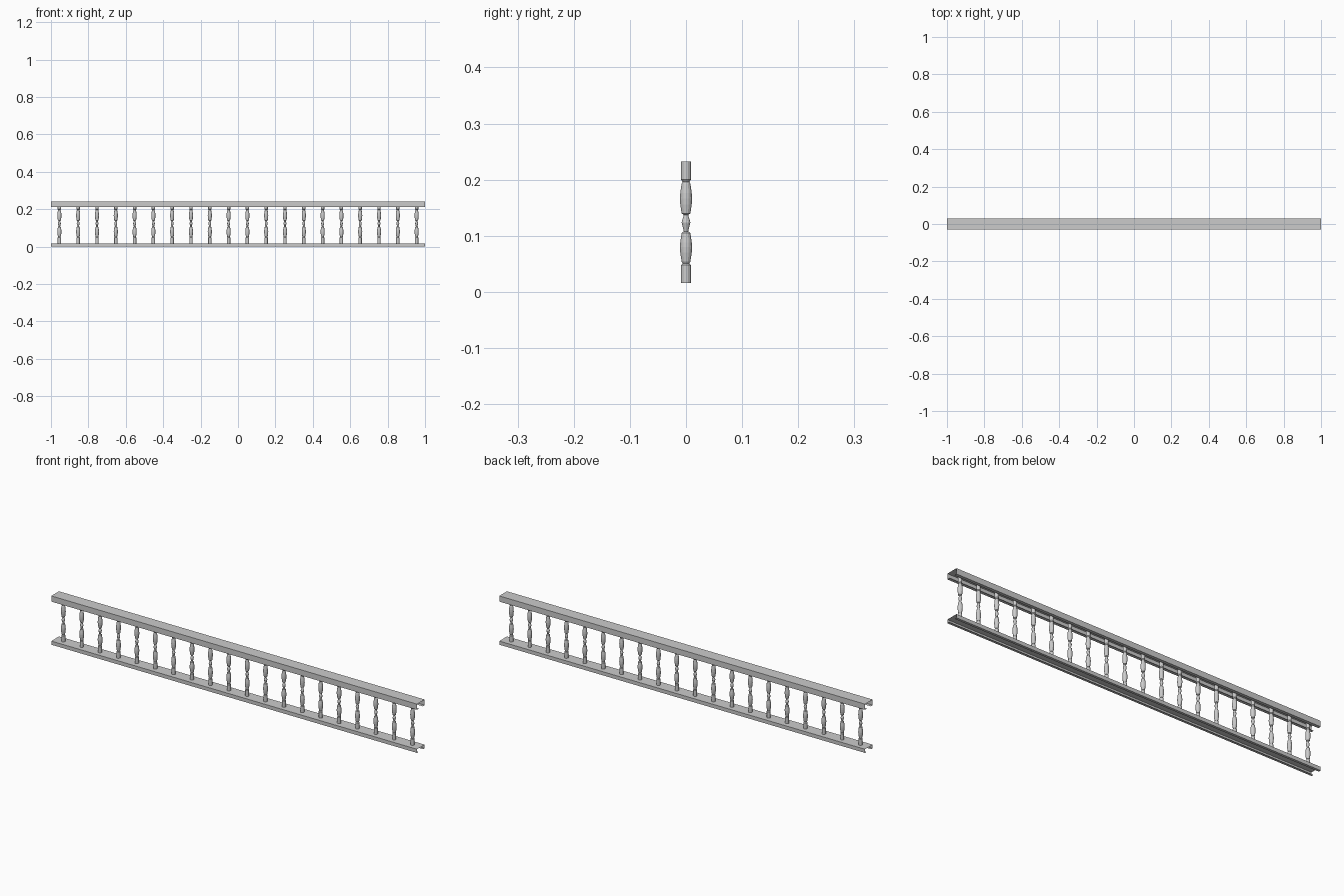
import bpy, bmesh, math

if "Cube" in bpy.data.objects:
    bpy.data.objects.remove(bpy.data.objects["Cube"])


def finish(name, bm):
    mesh = bpy.data.meshes.new(name)
    bm.to_mesh(mesh)
    bm.free()
    obj = bpy.data.objects.new(name, mesh)
    bpy.context.collection.objects.link(obj)
    return obj


# Open-ended sheet rail: a (y, z) half profile mirrored across y and swept along x
def rail(name, half):
    profile = half + [(-y, z) for y, z in reversed(half)]
    bm = bmesh.new()
    ends = [[bm.verts.new((x, y, z)) for y, z in profile] for x in (-1, 1)]
    for i in range(len(profile) - 1):
        bm.faces.new((ends[0][i], ends[0][i + 1], ends[1][i + 1], ends[1][i]))
    return finish(name, bm)


# Turned baluster: (radius, z) profile spun around z
def baluster_mesh(profile, sides=14):
    bm = bmesh.new()
    rings = []
    for r, z in profile:
        rings.append([bm.verts.new((r * math.cos(2 * math.pi * k / sides),
                                    r * math.sin(2 * math.pi * k / sides), z))
                      for k in range(sides)])
    for a, b in zip(rings, rings[1:]):
        for k in range(sides):
            n = (k + 1) % sides
            bm.faces.new((a[k], a[n], b[n], b[k]))
    bm.faces.new(rings[0][::-1])
    bm.faces.new(rings[-1])
    return finish("baluster_01", bm)


# Handrail and bottom channel, both with inward lips
rail("top_rail", [(0.015, 0.213), (0.03, 0.213), (0.03, 0.241)])
rail("bottom_rail", [(0.018, 0.0), (0.03, 0.0), (0.03, 0.018)])

# Balusters
turning = [(0.009, 0.016), (0.009, 0.048), (0.006, 0.051), (0.008, 0.054),
           (0.0105, 0.070), (0.011, 0.080), (0.0105, 0.088), (0.008, 0.105),
           (0.004, 0.108), (0.008, 0.124), (0.004, 0.137), (0.008, 0.140),
           (0.0105, 0.156), (0.011, 0.166), (0.0105, 0.176), (0.008, 0.193),
           (0.006, 0.196), (0.009, 0.200), (0.009, 0.232)]
COUNT, REACH = 20, 0.955
first = baluster_mesh(turning)
first.location.x = -REACH
for i in range(1, COUNT):
    obj = bpy.data.objects.new(f"baluster_{i + 1:02d}", first.data)
    obj.location.x = -REACH + 2 * REACH * i / (COUNT - 1)
    bpy.context.collection.objects.link(obj)
